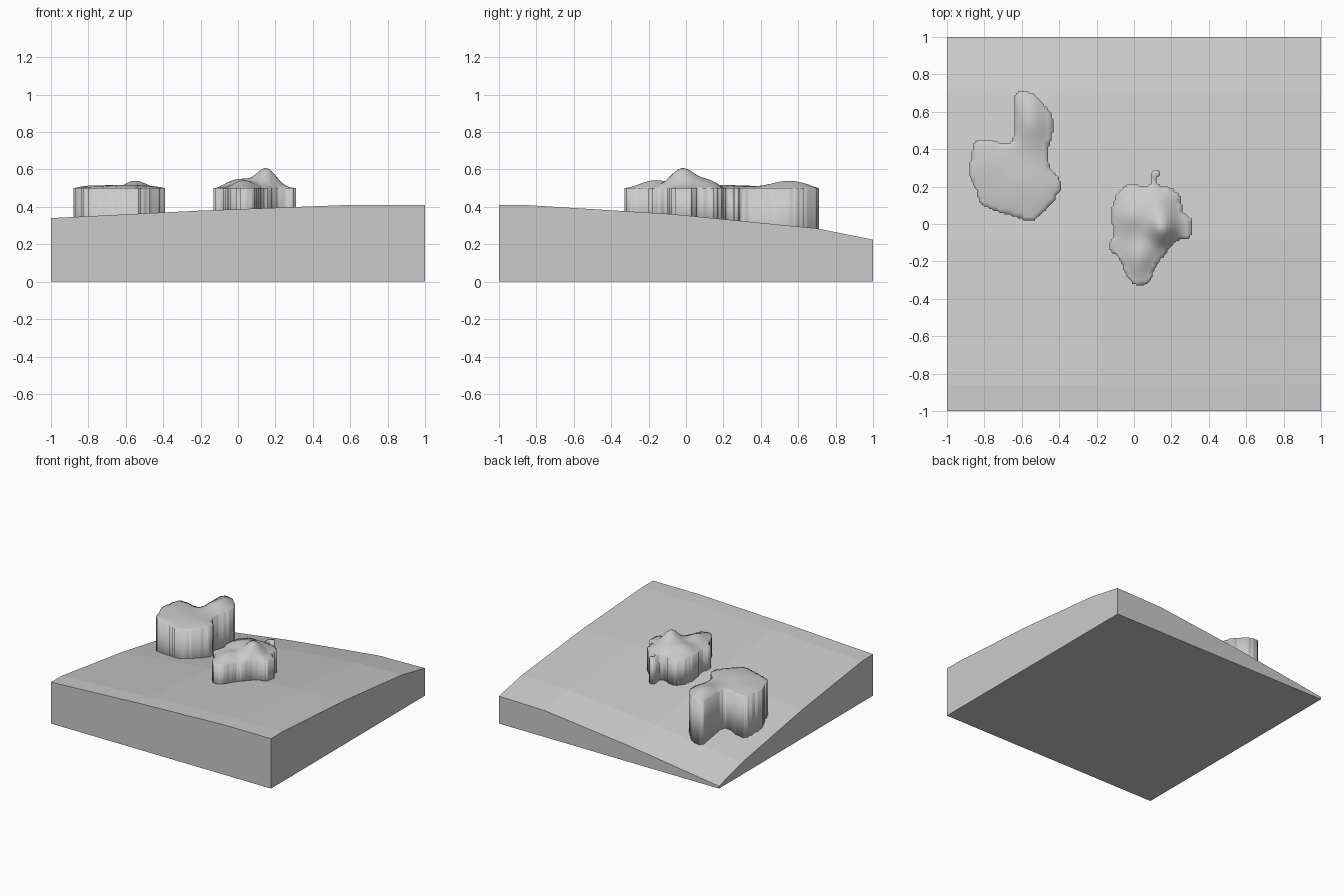
import bpy
import bmesh
import math
from mathutils import Vector
from mathutils.geometry import delaunay_2d_cdt

cube = bpy.data.objects.get("Cube")
if cube:
    bpy.data.objects.remove(cube, do_unlink=True)

# One plain stone colour for everything
GREY = (0.6, 0.6, 0.6, 1.0)
stone_grey = bpy.data.materials.new("stone_grey")
stone_grey.use_nodes = True
stone_grey.diffuse_color = GREY
stone_grey.node_tree.nodes["Principled BSDF"].inputs["Base Color"].default_value = GREY


def drop_walls(bm, base):
    """Extrude the open border of a surface straight down and close the bottom."""
    border = [e for e in bm.edges if e.is_boundary]
    result = bmesh.ops.extrude_edge_only(bm, edges=border)["geom"]
    for item in result:
        if isinstance(item, bmesh.types.BMVert):
            item.co.z = base
    bottom = [e for e in bm.edges if e.is_boundary]
    bmesh.ops.holes_fill(bm, edges=bottom, sides=0)
    bmesh.ops.recalc_face_normals(bm, faces=bm.faces[:])


def finish(bm, name):
    mesh = bpy.data.meshes.new(name)
    bm.to_mesh(mesh)
    bm.free()
    mesh.materials.append(stone_grey)
    obj = bpy.data.objects.new(name, mesh)
    bpy.context.collection.objects.link(obj)
    return obj


def catmull_rom(a, b, c, d, t):
    return 0.5 * (2 * b + (c - a) * t + (2 * a - 5 * b + 4 * c - d) * t ** 2
                  + (3 * b - a - 3 * c + d) * t ** 3)


def stepped_outline(points, steps=8):
    """Closed curve through points (hundredths), snapped into small jagged steps."""
    pts = [Vector(p) for p in points]
    count = len(pts)
    outline = []
    for i in range(count):
        a, b, c, d = (pts[(i + k) % count] for k in (-1, 0, 1, 2))
        for s in range(steps):
            p = catmull_rom(a, b, c, d, s / steps)
            q = Vector((round(p.x), round(p.y))) / 100
            if q not in outline:
                outline.append(q)
    return outline


def inside(p, outline):
    odd = False
    for a, b in zip(outline, outline[1:] + outline[:1]):
        if (a.y > p.y) != (b.y > p.y):
            if p.x < a.x + (p.y - a.y) * (b.x - a.x) / (b.y - a.y):
                odd = not odd
    return odd


def rock(name, points, bumps, base, rim=0.5, cell=0.02):
    """Flat-rimmed rock: jagged vertical walls under a smooth lumpy cap."""
    outline = stepped_outline(points)

    def edge_distance(p):
        return min((p - q).length for q in outline)

    # Fill the outline with evenly spaced inner points
    inner = []
    for i in range(-50, 50):
        for j in range(-50, 50):
            p = Vector((i, j)) * cell
            if inside(p, outline) and edge_distance(p) > cell * 0.6:
                inner.append(p)
    ring = list(range(len(outline)))
    verts, _, faces, *_ = delaunay_2d_cdt(outline + inner, [], [ring], 1, 1e-5)

    def height(p):
        lift = sum(h * math.exp(-((p.x - x) / rx) ** 2 - ((p.y - y) / ry) ** 2)
                   for x, y, h, rx, ry in bumps)
        fade = min(edge_distance(p) / 0.06, 1.0)
        return rim + lift * fade * (2 - fade)

    bm = bmesh.new()
    made = [bm.verts.new((p.x, p.y, height(p))) for p in verts]
    for face in faces:
        bm.faces.new([made[k] for k in face]).smooth = True
    drop_walls(bm, base)
    return finish(bm, name)


# Sloping ground block: heights per row, front to back
xs = (-1, -0.2, 0.58, 1)
rows = {
    -1: (0.34, 0.38, 0.41, 0.41),
    -0.86: (0.338, 0.378, 0.408, 0.41),
    -0.08: (0.235, 0.315, 0.357, 0.362),
    0.7: (0.1, 0.2, 0.275, 0.285),
    1: (0.02, 0.13, 0.217, 0.225),
}
bm = bmesh.new()
grid = [[bm.verts.new((x, y, z)) for x, z in zip(xs, zs)] for y, zs in rows.items()]
for near, far in zip(grid, grid[1:]):
    for i in range(len(xs) - 1):
        bm.faces.new((near[i], near[i + 1], far[i + 1], far[i]))
drop_walls(bm, 0)
finish(bm, "ground_block")

# Boot-shaped rock
rock("large_rock",
     [(-88, 27), (-87, 36), (-85, 44), (-78, 45), (-70, 43), (-65, 45),
      (-64, 55), (-64, 67), (-61, 71), (-55, 70), (-49, 65), (-44, 58),
      (-43, 50), (-46, 40), (-45, 31), (-40, 24), (-39, 19), (-45, 10),
      (-51, 4), (-56, 2), (-64, 4), (-74, 7), (-82, 11), (-84, 17)],
     [(-0.55, 0.55, 0.04, 0.08, 0.13), (-0.6, 0.2, 0.018, 0.2, 0.15),
      (-0.78, 0.32, 0.01, 0.1, 0.1)],
     base=0.1)

# Peaked rock with a small spur
rock("peaked_rock",
     [(4, -33), (9, -30), (12, -22), (17, -16), (23, -9), (29, -8),
      (31, -4), (31, 2), (26, 7), (25, 14), (20, 19), (13, 21),
      (12, 24), (14, 27), (12, 29), (9, 27), (9, 22), (6, 20),
      (0, 21), (-5, 20), (-10, 14), (-12, 6), (-11, -5), (-13, -13),
      (-8, -18), (-5, -26), (0, -32)],
     [(0.15, -0.02, 0.105, 0.075, 0.09), (0.03, -0.17, 0.042, 0.07, 0.1),
      (0, 0.04, 0.045, 0.09, 0.1), (0.12, 0.12, 0.035, 0.09, 0.08)],
     base=0.26)
